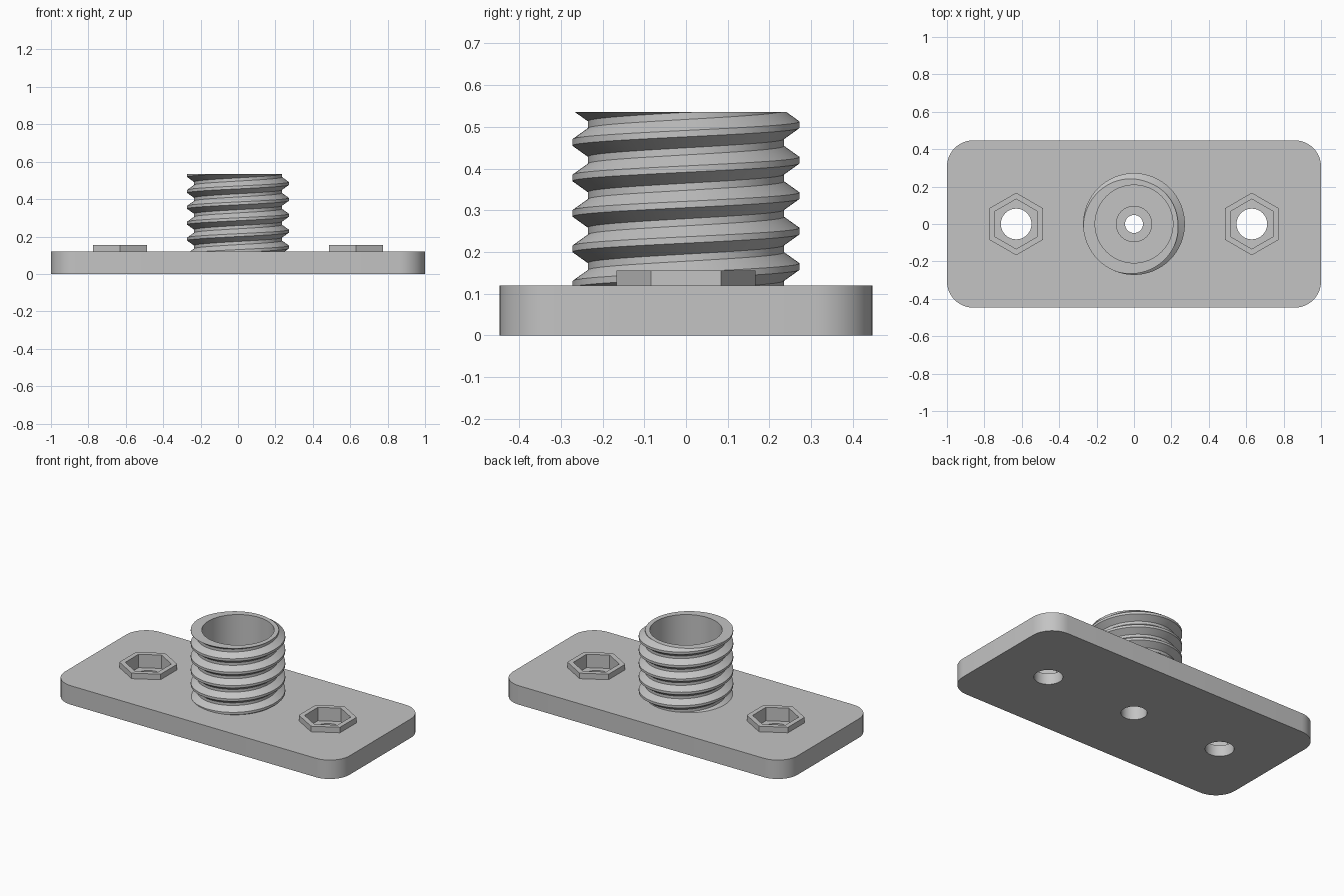
import bpy, bmesh, math

if "Cube" in bpy.data.objects:
    bpy.data.objects.remove(bpy.data.objects["Cube"])

PLATE_TOP, TUBE_TOP, HOLE_X = 0.12, 0.535, 0.63
PITCH, ROOT, CREST = 0.085, 0.235, 0.272

grey = bpy.data.materials.new("plain grey")
grey.use_nodes = True
grey.diffuse_color = (0.55, 0.55, 0.55, 1)
grey.node_tree.nodes["Principled BSDF"].inputs["Base Color"].default_value = (0.55, 0.55, 0.55, 1)


def finish(bm, name, x=0):
    """Weld and orient a mesh, then make it an object."""
    bmesh.ops.remove_doubles(bm, verts=bm.verts, dist=0.0001)
    bmesh.ops.recalc_face_normals(bm, faces=bm.faces)
    mesh = bpy.data.meshes.new(name)
    bm.to_mesh(mesh)
    bm.free()
    mesh.materials.append(grey)
    obj = bpy.data.objects.new(name, mesh)
    bpy.context.collection.objects.link(obj)
    obj.location.x = x
    return obj


def activate(obj):
    bpy.ops.object.select_all(action="DESELECT")
    obj.select_set(True)
    bpy.context.view_layer.objects.active = obj


def revolve(name, profile, sides, x=0, phase=0.0):
    """Spin the (radius, height) points given by profile(angle) about z."""
    bm = bmesh.new()
    columns = []
    for i in range(sides + 1):
        a = phase + math.tau * i / sides
        columns.append([bm.verts.new((r * math.cos(a), r * math.sin(a), z)) for r, z in profile(a)])
    for left, right in zip(columns, columns[1:]):
        for k in range(len(left) - 1):
            bm.faces.new((left[k], right[k], right[k + 1], left[k + 1]))
    return finish(bm, name, x)


def cut_prism(target, radius, low, high, sides, x):
    """Cut a vertical prism out of the target."""
    bpy.ops.mesh.primitive_cylinder_add(
        vertices=sides, radius=radius, depth=high - low, location=(x, 0, (low + high) / 2))
    cutter = bpy.context.object
    cutter.hide_render = True
    activate(target)
    mod = target.modifiers.new("cut", "BOOLEAN")
    mod.operation, mod.object, mod.solver = "DIFFERENCE", cutter, "EXACT"
    bpy.ops.object.modifier_apply(modifier=mod.name)
    bpy.data.objects.remove(cutter)


# Base plate with rounded corners
bm = bmesh.new()
bmesh.ops.create_cube(bm, size=1)
for v in bm.verts:
    v.co = (v.co.x * 2, v.co.y * 0.894, (v.co.z + 0.5) * PLATE_TOP)
uprights = [e for e in bm.edges if abs(e.verts[0].co.z - e.verts[1].co.z) > 0.1]
bmesh.ops.bevel(bm, geom=uprights, offset=0.14, segments=12, profile=0.5, affect="EDGES")
plate = finish(bm, "base_plate")

# Centre hole, bolt holes and hexagonal nut pockets
cut_prism(plate, 0.074, -0.1, 0.3, 48, 0)
for x in (-HOLE_X, HOLE_X):
    cut_prism(plate, 0.082, -0.1, 0.3, 48, x)
    cut_prism(plate, 0.133, 0.07, 0.3, 6, x)


# Threaded tube: helical profile clipped to the tube's height, then the bore
def thread_radius(angle, z):
    turn = ((z - 0.505) / PITCH - angle / math.tau + 0.25) % 1
    d = min(turn, 1 - turn)
    t = min(max((d - 0.09) / (0.40 - 0.09), 0), 1)
    return CREST + (ROOT - CREST) * t


def thread_profile(angle):
    heights = []
    for k in range(-8, 5):
        for offset in (-0.40, -0.09, 0.09, 0.40):
            z = 0.505 + (k + offset + angle / math.tau - 0.25) * PITCH
            heights.append(min(max(z, PLATE_TOP), TUBE_TOP))
    points = [(thread_radius(angle, z), z) for z in heights]
    return points + [(0.208, TUBE_TOP), (0.208, PLATE_TOP)]


tube = revolve("threaded_tube", thread_profile, 96)

# Inner collar around the centre hole
collar = revolve("inner_collar", lambda a: [
    (0.097, PLATE_TOP), (0.097, 0.18), (0.048, 0.18), (0.048, PLATE_TOP), (0.097, PLATE_TOP)], 48)

# Raised hexagonal rims around the nut pockets
for side, x in (("right", -HOLE_X), ("left", HOLE_X)):
    revolve(side + "_nut_rim", lambda a: [
        (0.167, PLATE_TOP), (0.167, 0.155), (0.133, 0.155), (0.133, PLATE_TOP)], 6, x, math.pi / 2)

for obj in (plate, tube, collar):
    activate(obj)
    bpy.ops.object.shade_smooth_by_angle(angle=math.radians(25))
